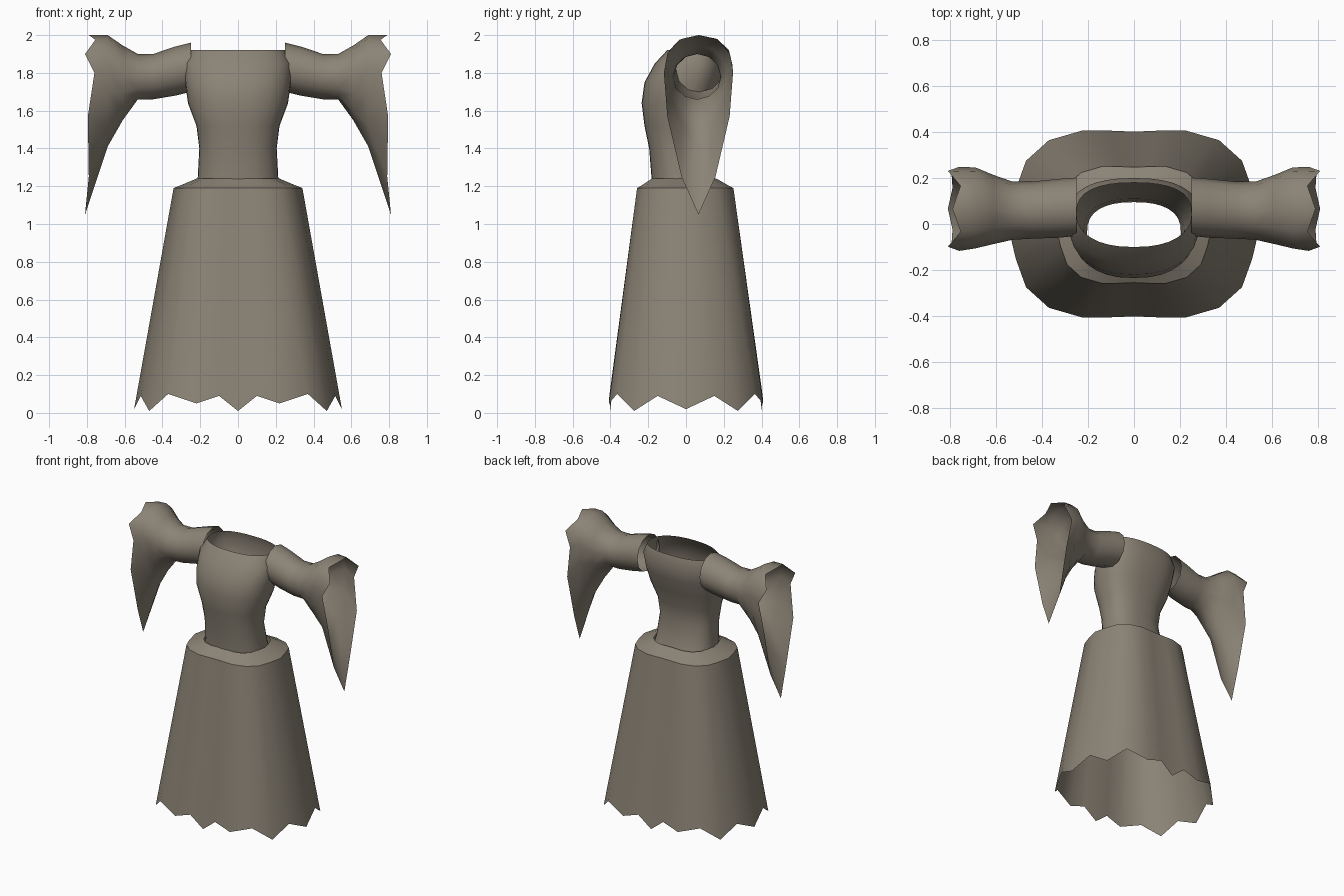
import bpy
import bmesh
from math import sin, cos, pi, radians

default = bpy.data.objects.get("Cube")
if default:
    bpy.data.objects.remove(default, do_unlink=True)

cloth = bpy.data.materials.new("taupe cloth")
cloth.use_nodes = True
COLOUR = (0.26, 0.228, 0.18, 1)
cloth.diffuse_color = COLOUR
cloth.node_tree.nodes["Principled BSDF"].inputs["Base Color"].default_value = COLOUR


def loft(name, rings, angle=40, mirror=False):
    """Open tube of quads through equal-sized rings of points."""
    bm = bmesh.new()
    loops = [[bm.verts.new(p) for p in ring] for ring in rings]
    n = len(loops[0])
    for a, b in zip(loops, loops[1:]):
        for i in range(n):
            j = (i + 1) % n
            bm.faces.new((a[i], a[j], b[j], b[i]))
    bmesh.ops.recalc_face_normals(bm, faces=bm.faces)
    mesh = bpy.data.meshes.new(name)
    bm.to_mesh(mesh)
    bm.free()
    mesh.materials.append(cloth)
    obj = bpy.data.objects.new(name, mesh)
    bpy.context.collection.objects.link(obj)
    if mirror:
        obj.modifiers.new("Mirror", "MIRROR").use_mirror_merge = False
    bpy.ops.object.select_all(action="DESELECT")
    obj.select_set(True)
    bpy.context.view_layer.objects.active = obj
    bpy.ops.object.shade_smooth_by_angle(angle=radians(angle))
    return obj


def full_loop(half):
    """Closes a half outline by reflecting its first coordinate."""
    return half + [(-u, *rest) for u, *rest in half[-2:0:-1]]


# Skirt: rounded-box plan with a zigzag hem
quarter = [(0, 0.402, 0.01), (0.1, 0.406, 0.09), (0.22, 0.408, 0.05),
           (0.37, 0.365, 0.10), (0.47, 0.275, 0.01), (0.515, 0.15, 0.09),
           (0.55, 0, 0.02)]
half = quarter + [(x, -y, z) for x, y, z in quarter[-2::-1]]
hem = full_loop(half)


def skirt_ring(z, sx, sy, dy=0):
    return [(x * sx, y * sy + dy, z) for x, y, _ in hem]


loft("skirt", [hem, skirt_ring(1.19, 0.62, 0.625, -0.004),
               skirt_ring(1.21, 0.53, 0.54, -0.006),
               skirt_ring(1.24, 0.4, 0.42, -0.01)])


# Bodice: height, half width, front and back of each ring
def bodice_ring(z, w, front, back, n=32):
    mid, depth = (front + back) / 2, (back - front) / 2
    ring = []
    for i in range(n):
        s, c = sin(2 * pi * i / n), cos(2 * pi * i / n)
        # back is squarer than the front
        k = 0.7 if c > 0 else 0.95
        ring.append((w * abs(s) ** 0.85 * (1 if s > 0 else -1),
                     mid + depth * abs(c) ** k * (1 if c > 0 else -1), z))
    return ring


bodice_profile = [(1.2, 0.22, -0.18, 0.15), (1.25, 0.213, -0.183, 0.13),
                  (1.4, 0.205, -0.195, 0.095), (1.52, 0.22, -0.22, 0.11),
                  (1.64, 0.265, -0.235, 0.15), (1.75, 0.28, -0.22, 0.185),
                  (1.85, 0.285, -0.165, 0.2), (1.92, 0.25, -0.1, 0.18)]
loft("bodice", [bodice_ring(*r) for r in bodice_profile])

# Sleeves: round at the shoulder, flaring to a long pointed jagged cuff
cuff_half = [(0, 2.0, 0.79), (0.1, 1.975, 0.755), (0.165, 1.9, 0.81),
             (0.183, 1.8, 0.76), (0.165, 1.57, 0.795), (0.09, 1.25, 0.79),
             (0, 1.05, 0.81)]
cuff = full_loop(cuff_half)
COUNT = len(cuff)


def sleeve_ring(x, top, bottom, width, mid_y, point=0):
    """Ellipse blended towards the pointed cuff outline."""
    ring = []
    for i, (u, z, _) in enumerate(cuff):
        a = 2 * pi * i / COUNT
        round_y, round_t = sin(a), (1 - cos(a)) / 2
        y = round_y + (u / 0.183 - round_y) * point
        t = round_t + ((2.0 - z) / 0.95 - round_t) * point
        ring.append((x, mid_y + width * y, top - (top - bottom) * t))
    return ring


sleeve_rings = [sleeve_ring(0.25, 1.96, 1.70, 0.127, 0.075),
                sleeve_ring(0.33, 1.94, 1.68, 0.128, 0.068),
                sleeve_ring(0.45, 1.90, 1.66, 0.124, 0.06),
                sleeve_ring(0.53, 1.90, 1.66, 0.127, 0.058),
                sleeve_ring(0.61, 1.945, 1.55, 0.15, 0.063, 0.4),
                sleeve_ring(0.69, 2.0, 1.41, 0.176, 0.07, 0.8),
                [(x, 0.066 + y, z) for y, z, x in cuff]]
loft("sleeves", sleeve_rings, angle=50, mirror=True)
